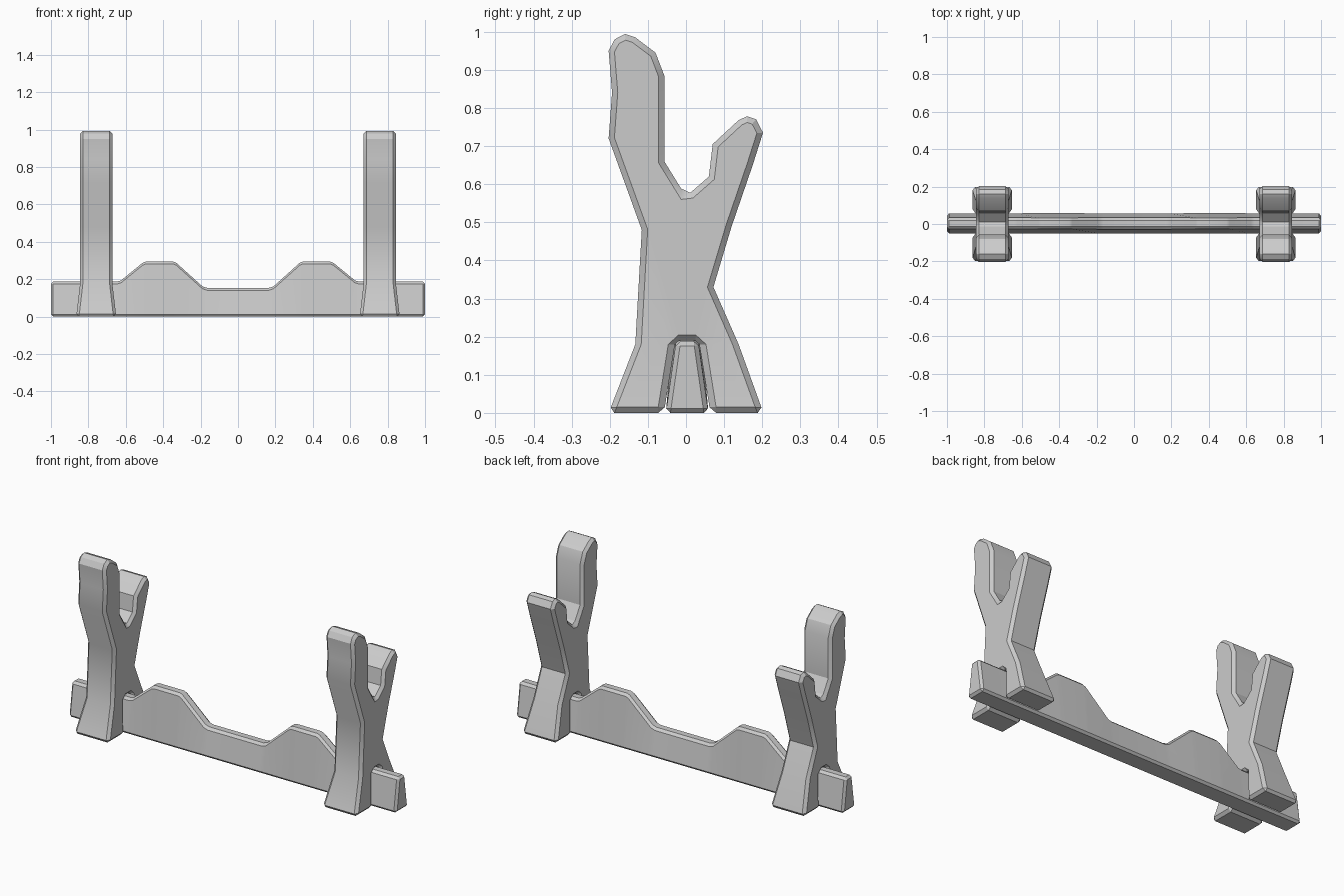
import bpy, bmesh

if "Cube" in bpy.data.objects:
    bpy.data.objects.remove(bpy.data.objects["Cube"])

BAR_Y = 0.003      # the cross bar sits a touch behind centre
FLARE_Z = 0.18     # feet widen below this height


def finish(bm, name, chamfer):
    bmesh.ops.recalc_face_normals(bm, faces=bm.faces[:])
    mesh = bpy.data.meshes.new(name)
    bm.to_mesh(mesh)
    bm.free()
    ob = bpy.data.objects.new(name, mesh)
    bpy.context.collection.objects.link(ob)
    bev = ob.modifiers.new("chamfer", 'BEVEL')
    bev.width = chamfer
    bev.segments = 1
    bev.limit_method = 'ANGLE'
    bev.angle_limit = 1.05
    bev.use_clamp_overlap = False
    bpy.ops.object.select_all(action='DESELECT')
    ob.select_set(True)
    bpy.context.view_layer.objects.active = ob
    bpy.ops.object.modifier_apply(modifier=bev.name)
    bpy.ops.object.shade_smooth_by_angle(angle=0.52)
    return ob


# Forked upright: (y, z) outline, starting at the front foot
outline = [(-0.203, 0), (-0.133, FLARE_Z), (-0.116, 0.48), (-0.203, 0.72),
           (-0.194, 0.84), (-0.203, 0.95), (-0.187, 0.98), (-0.16, 0.994),
           (-0.133, 0.985), (-0.08, 0.945), (-0.057, 0.885), (-0.057, 0.66),
           (-0.005, 0.576), (0.012, 0.578), (0.06, 0.62), (0.07, 0.705),
           (0.138, 0.768), (0.16, 0.778), (0.184, 0.77), (0.202, 0.735),
           (0.175, 0.65), (0.12, 0.49), (0.072, 0.33), (0.138, FLARE_Z),
           (0.203, 0)]
notch = [(0.061, 0), (0.032, FLARE_Z), (0.022, 0.189)]
outline += [(BAR_Y + y, z) for y, z in notch]
outline += [(BAR_Y - y, z) for y, z in reversed(notch)]


def upright(name, cx):
    half = 0.086
    bm = bmesh.new()
    face = bm.faces.new([bm.verts.new((-half, y, z)) for y, z in outline])
    ext = bmesh.ops.extrude_face_region(bm, geom=[face])
    for v in ext["geom"]:
        if isinstance(v, bmesh.types.BMVert):
            v.co.x = half
    if not face.is_valid or len([f for f in bm.faces if len(f.verts) > 4]) < 2:
        bm.faces.new([v for v in bm.verts if v.co.x < 0])
    bmesh.ops.bisect_plane(bm, geom=bm.verts[:] + bm.edges[:] + bm.faces[:],
                           dist=1e-5, plane_co=(0, 0, FLARE_Z), plane_no=(0, 0, 1))
    for v in bm.verts:
        flare = max(0, FLARE_Z - v.co.z) / FLARE_Z * 0.021
        v.co.x += flare if v.co.x > 0 else -flare
        v.co.x += cx
    return finish(bm, name, 0.015)


upright("left_upright", -0.758)
upright("right_upright", 0.758)

# Cross bar: tapered section following a mirrored (x, top height) line
top = [(1.0, 0.188), (0.645, 0.188), (0.625, 0.194), (0.51, 0.288),
       (0.495, 0.294), (0.345, 0.294), (0.33, 0.288), (0.19, 0.162),
       (0.165, 0.154)]
top = [(-x, z) for x, z in top] + top[::-1]
bm = bmesh.new()
rings = []
for x, z in top:
    rings.append([bm.verts.new((x, BAR_Y + y, h)) for y, h in
                  ((-0.056, 0), (0.056, 0), (0.029, z), (-0.029, z))])
for a, b in zip(rings, rings[1:]):
    for i in range(4):
        j = (i + 1) % 4
        bm.faces.new((a[i], a[j], b[j], b[i]))
bm.faces.new(rings[0])
bm.faces.new(rings[-1])
finish(bm, "cross_bar", 0.012)
